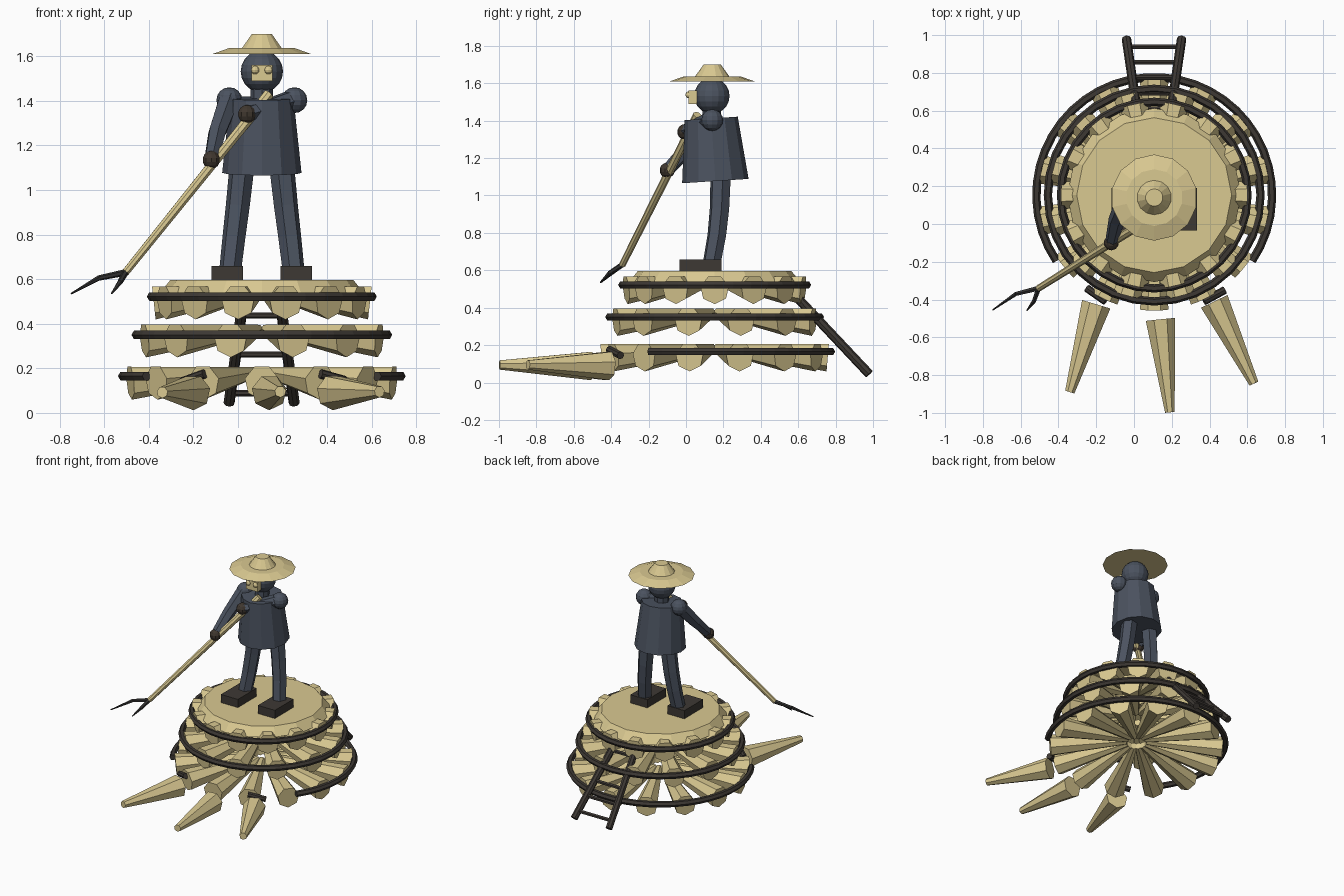
import bpy, bmesh
from math import cos, sin, pi, radians
from mathutils import Vector, Matrix

cube = bpy.data.objects.get("Cube")
if cube:
    bpy.data.objects.remove(cube, do_unlink=True)


def material(name, rgb):
    m = bpy.data.materials.new(name)
    m.use_nodes = True
    m.diffuse_color = (*rgb, 1)
    m.node_tree.nodes["Principled BSDF"].inputs["Base Color"].default_value = (*rgb, 1)
    return m


STRAW = material("straw", (0.70, 0.585, 0.285))
CLOTH = material("blue_grey_cloth", (0.07, 0.085, 0.115))
DARK = material("dark_wood", (0.047, 0.04, 0.034))
GLOVE = material("brown_glove", (0.05, 0.038, 0.028))
IRON = material("iron", (0.033, 0.032, 0.031))

CX, CY = 0.107, 0.153


def finish(name, data, mat):
    data.materials.append(mat)
    obj = bpy.data.objects.new(name, data)
    bpy.context.collection.objects.link(obj)


def finish_mesh(name, bm, mat):
    mesh = bpy.data.meshes.new(name)
    bm.to_mesh(mesh)
    bm.free()
    finish(name, mesh, mat)


def rods(name, segments, mat, sides=7):
    """Tapered rods, each given as (start, end, start radius, end radius)."""
    bm = bmesh.new()
    for a, b, ra, rb in segments:
        a, b = Vector(a), Vector(b)
        d = b - a
        turn = d.to_track_quat('Z', 'Y').to_matrix().to_4x4() @ Matrix.Rotation(pi, 4, 'Z')
        bmesh.ops.create_cone(bm, cap_ends=True, segments=sides, radius1=ra, radius2=rb,
                              depth=d.length, matrix=Matrix.Translation((a + b) / 2) @ turn)
    finish_mesh(name, bm, mat)


def ball(name, centre, r, mat, u=12, v=8):
    bm = bmesh.new()
    bmesh.ops.create_uvsphere(bm, u_segments=u, v_segments=v, radius=r,
                              matrix=Matrix.Translation(centre))
    finish_mesh(name, bm, mat)


def box(name, centre, size, mat):
    bm = bmesh.new()
    bmesh.ops.create_cube(bm, size=1, matrix=Matrix.LocRotScale(centre, None, size))
    finish_mesh(name, bm, mat)


def tube(name, points, r1, r2, mat, closed=False):
    """Bent tube through the points, tapering from r1 to r2."""
    curve = bpy.data.curves.new(name, 'CURVE')
    curve.dimensions = '3D'
    curve.bevel_depth = 1
    curve.bevel_resolution = 1
    curve.use_fill_caps = True
    spline = curve.splines.new('POLY')
    spline.points.add(len(points) - 1)
    for i, (p, co) in enumerate(zip(spline.points, points)):
        p.co = (*co, 1)
        p.radius = r1 + (r2 - r1) * i / (len(points) - 1)
    spline.use_cyclic_u = closed
    spline.use_smooth = False
    finish(name, curve, mat)


def hoop(name, r, z, start=0, end=360):
    n = 32
    closed = end - start == 360
    angles = [radians(start + (end - start) * i / (n if closed else n - 1)) for i in range(n)]
    tube(name, [(CX + r * cos(a), CY + r * sin(a), z) for a in angles],
         0.022, 0.022, DARK, closed)


# Tiers of radial straw sheaves, drooping so that their tops lie level
def tier(name, count, outer, top, offset):
    segs = []
    for i in range(count):
        a = 2 * pi * (i + offset) / count
        d = Vector((cos(a), sin(a), 0))
        c = Vector((CX, CY, top))
        segs.append((c + d * 0.07 - Vector((0, 0, 0.028)),
                     c + d * outer - Vector((0, 0, 0.073)), 0.026, 0.078))
    rods(name, segs, STRAW)


tier("top_sheaves", 14, 0.485, 0.57, 0)
tier("middle_sheaves", 12, 0.545, 0.40, 0.5)
tier("bottom_sheaves", 14, 0.605, 0.21, 0.5)

# Hoops, the lowest one broken at the front
hoop("top_hoop", 0.494, 0.522)
hoop("middle_hoop", 0.563, 0.35)
hoop("bottom_hoop", 0.624, 0.165, -34, 214)
rods("hoop_fragments", [
    ((-0.25, -0.34, 0.14), (-0.15, -0.41, 0.175), 0.021, 0.021),
    ((0.48, -0.35, 0.145), (0.37, -0.41, 0.175), 0.021, 0.021)], DARK, 8)

# Straw platform
rods("straw_platform", [((CX, CY, 0.535), (CX, CY, 0.597), 0.46, 0.41)], STRAW, 16)

# Loose sheaves lying in front
rods("loose_sheaves", [
    ((-0.20, -0.425, 0.092), (-0.34, -0.89, 0.092), 0.08, 0.026),
    ((0.14, -0.505, 0.092), (0.19, -0.997, 0.095), 0.08, 0.026),
    ((0.425, -0.41, 0.092), (0.635, -0.845, 0.095), 0.08, 0.026)], STRAW)

# Ladder leaning on the back
foot_l, foot_r = Vector((-0.04, 0.98, 0.045)), Vector((0.252, 0.98, 0.045))
head_l, head_r = Vector((0.02, 0.57, 0.48)), Vector((0.192, 0.57, 0.48))
rods("ladder_rails", [(foot_l, head_l, 0.025, 0.025),
                      (foot_r, head_r, 0.025, 0.025)], DARK, 8)
rods("ladder_rungs", [(foot_l.lerp(head_l, t), foot_r.lerp(head_r, t), 0.014, 0.014)
                      for t in (0.1, 0.3, 0.5, 0.7, 0.9)], DARK, 6)

# Boots, bent legs and shoulders
for side, s in (("right", -1), ("left", 1)):
    box(side + "_boot", (CX + s * 0.155, 0.078, 0.628), (0.142, 0.225, 0.062), DARK)
    tube(side + "_leg", [(CX + s * 0.09, 0.185, 1.10), (CX + s * 0.108, 0.179, 0.93),
                         (CX + s * 0.125, 0.165, 0.79), (CX + s * 0.142, 0.138, 0.64)],
         0.057, 0.05, CLOTH)
    ball(side + "_shoulder", (CX + s * 0.146, 0.14, 1.403), 0.058, CLOTH)

# Coat, neck and head
rods("coat", [((CX, 0.157, 1.077), (CX, 0.135, 1.412), 0.178, 0.142)], CLOTH, 12)
rods("neck", [((CX, 0.137, 1.38), (CX, 0.137, 1.48), 0.05, 0.05)], CLOTH, 8)
ball("head", (CX, 0.138, 1.532), 0.095, CLOTH, 16, 10)

# Face plate and eyes
box("face_plate", (CX, 0.035, 1.525), (0.095, 0.045, 0.07), STRAW)
for side, s in (("right", -1), ("left", 1)):
    ball(side + "_eye", (CX + s * 0.03, 0.016, 1.538), 0.019, STRAW, 10, 6)

# Straw hat: sloping brim edge, then a tapered crown
rods("hat_brim", [((CX, 0.14, 1.61), (CX, 0.14, 1.637), 0.228, 0.15)], STRAW, 14)
rods("hat_crown", [((CX, 0.14, 1.625), (CX, 0.14, 1.70), 0.1, 0.046)], STRAW, 14)

# Arms and gloves
upper_hand, lower_hand = (0.04, -0.005, 1.34), (-0.12, -0.1, 1.135)
tube("right_arm", [(-0.04, 0.135, 1.405), (-0.093, 0.02, 1.26), lower_hand],
     0.052, 0.034, CLOTH)
tube("left_arm", [(0.252, 0.14, 1.405), upper_hand], 0.05, 0.036, CLOTH)
ball("left_glove", upper_hand, 0.042, GLOVE, 10, 7)
ball("right_glove", lower_hand, 0.041, GLOVE, 10, 7)

# Pitchfork
fork = (-0.505, -0.34, 0.63)
rods("fork_shaft", [((0.138, 0.062, 1.43), fork, 0.025, 0.018)], STRAW, 8)
outer, inner = (-0.625, -0.37, 0.605), (-0.53, -0.41, 0.585)
rods("fork_tines", [
    (fork, outer, 0.015, 0.012), (outer, (-0.748, -0.455, 0.535), 0.012, 0.004),
    (fork, inner, 0.015, 0.012), (inner, (-0.567, -0.458, 0.535), 0.012, 0.004)], IRON, 6)
